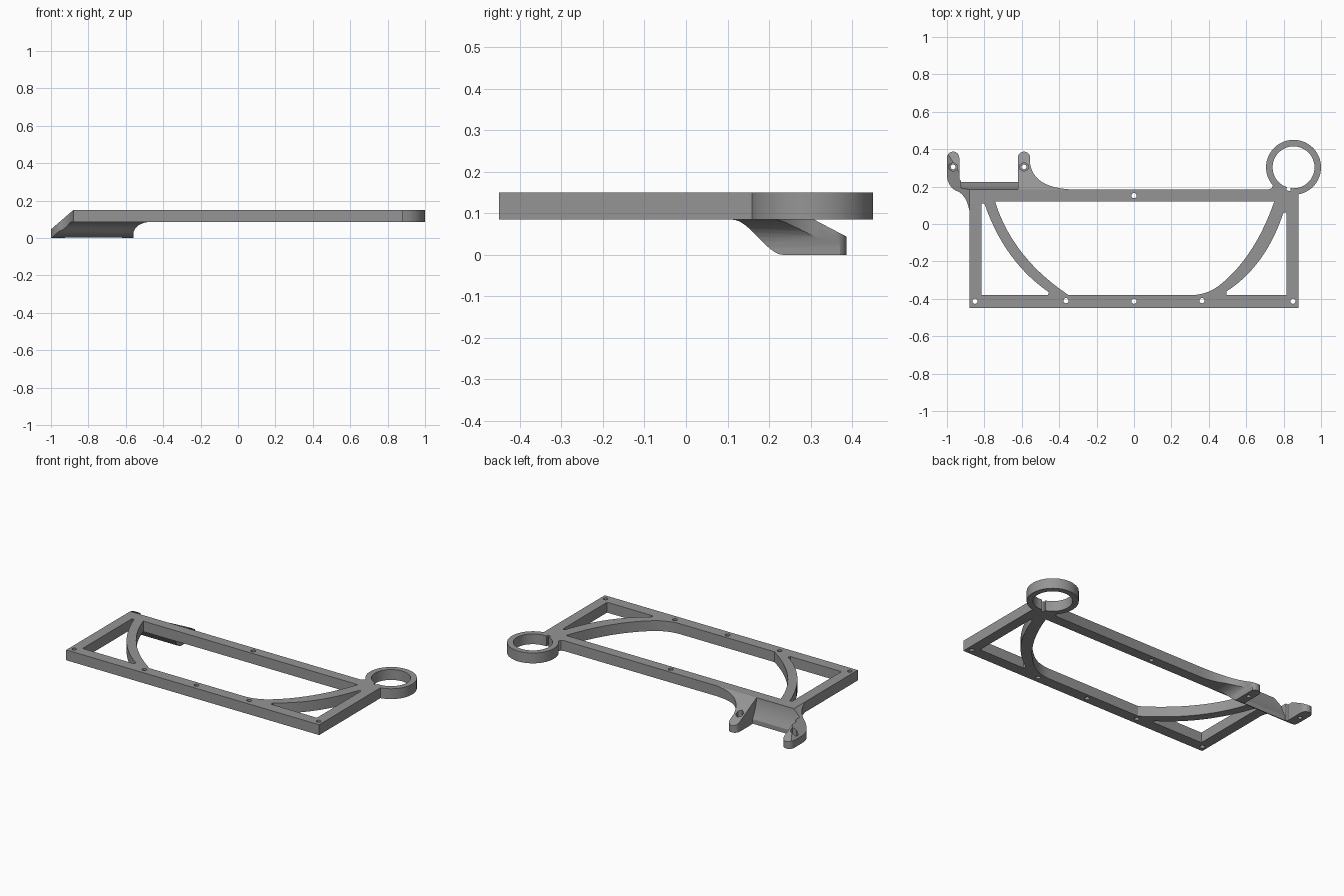
import bpy, bmesh, math

if "Cube" in bpy.data.objects:
    bpy.data.objects.remove(bpy.data.objects["Cube"])

grey = bpy.data.materials.new("grey_plastic")
grey.diffuse_color = (0.3, 0.3, 0.3, 1)
grey.use_nodes = True
grey.node_tree.nodes["Principled BSDF"].inputs["Base Color"].default_value = grey.diffuse_color

FRAME_LOW, FRAME_TOP = 0.085, 0.15


def prism(name, points, low, high, axis="z"):
    """Extrude a 2D outline along an axis: z takes (x, y), x takes (y, z), y takes (x, z)."""
    place = {"z": lambda a, b: (a, b, low), "x": lambda a, b: (low, a, b),
             "y": lambda a, b: (a, low, b)}[axis]
    step = {"z": (0, 0, high - low), "x": (high - low, 0, 0), "y": (0, high - low, 0)}[axis]
    bm = bmesh.new()
    face = bm.faces.new([bm.verts.new(place(*p)) for p in points])
    new = bmesh.ops.extrude_face_region(bm, geom=[face])["geom"]
    bmesh.ops.translate(bm, vec=step, verts=[v for v in new if isinstance(v, bmesh.types.BMVert)])
    bmesh.ops.recalc_face_normals(bm, faces=bm.faces)
    mesh = bpy.data.meshes.new(name)
    bm.to_mesh(mesh)
    bm.free()
    mesh.materials.append(grey)
    obj = bpy.data.objects.new(name, mesh)
    bpy.context.collection.objects.link(obj)
    return obj


def combine(obj, other, operation):
    """Apply a boolean and discard the second object."""
    mod = obj.modifiers.new("combine", "BOOLEAN")
    mod.operation, mod.object, mod.solver = operation, other, "EXACT"
    bpy.context.view_layer.objects.active = obj
    bpy.ops.object.modifier_apply(modifier=mod.name)
    bpy.data.objects.remove(other)


def arc(cx, cy, r, start, end, n):
    return [(cx + r * math.cos(math.radians(start + (end - start) * i / n)),
             cy + r * math.sin(math.radians(start + (end - start) * i / n))) for i in range(n + 1)]


def circle(cx, cy, r, n, start=0):
    return arc(cx, cy, r, start, start + 360, n)[:-1]


def bend(a, mid, b, n=14):
    """Smooth curve from a to b passing through mid."""
    c = [2 * mid[k] - (a[k] + b[k]) / 2 for k in (0, 1)]
    return [tuple((1 - t) ** 2 * a[k] + 2 * t * (1 - t) * c[k] + t * t * b[k] for k in (0, 1))
            for t in [i / n for i in range(n + 1)]]


# Frame plate with the ring outline at its back right corner
RX, RY, RR = 0.853, 0.303, 0.147
a0 = -math.degrees(math.acos((0.88 - RX) / RR))
a1 = 180 + math.degrees(math.asin((RY - 0.205) / RR))
outline = [(-0.88, -0.45), (0.88, -0.45)] + arc(RX, RY, RR, a0, a1, 56)
outline += [(0.736, 0.191), (0.72, 0.185), (-0.88, 0.185)]
frame = prism("frame", outline, FRAME_LOW, FRAME_TOP)

# Openings: centre window, two corner windows, ring bore with its notch
centre = bend((-0.743, 0.12), (-0.598, -0.155), (-0.35, -0.38))
centre += bend((0.29, -0.38), (0.375, -0.37), (0.45, -0.333), 8)
centre += bend((0.45, -0.333), (0.622, -0.145), (0.75, 0.12))[1:]
left = [(-0.815, -0.38), (-0.815, 0.11)] + bend((-0.80, 0.11), (-0.66, -0.165), (-0.455, -0.365))
left += [(-0.46, -0.38)]
right = [(0.815, -0.38), (0.815, 0.055), (0.808, 0.064)]
right += bend((0.797, 0.055), (0.674, -0.19), (0.495, -0.36)) + [(0.495, -0.38)]
bore = arc(RX, RY, 0.112, -98, 252, 56) + arc(RX, RY, 0.128, 252, 262, 3)
for shape in (centre, left, right, bore):
    combine(frame, prism("opening", shape, 0, 0.3), "DIFFERENCE")

# Mounting bracket: plan, side and front outlines intersected
plan = bend((-0.88, 0.07), (-0.908, 0.145), (-0.957, 0.18), 8)
plan += bend((-0.957, 0.18), (-0.99, 0.218), (-1.0, 0.27), 6)[1:]
plan += arc(-0.967, 0.354, 0.033, 180, 0, 14)
plan += [(-0.934, 0.24), (-0.92, 0.226), (-0.621, 0.226)]
plan += arc(-0.588, 0.354, 0.033, 180, 0, 14)
plan += bend((-0.555, 0.32), (-0.491, 0.224), (-0.34, 0.185), 12)
plan += [(-0.34, 0.121), (-0.85, 0.121), (-0.85, 0.07)]
bracket = prism("bracket", plan, -0.05, FRAME_TOP)

side = [(0.03, FRAME_LOW)]
for i in range(13):
    t = i / 12
    side.append((0.112 + 0.123 * t, FRAME_LOW * (1 - t * t * (3 - 2 * t))))
side += [(0.40, 0), (0.40, 0.037), (0.185, FRAME_TOP), (0.03, FRAME_TOP)]
combine(bracket, prism("side_shape", side, -1.1, 0, "x"), "INTERSECT")

front = [(-1.01, 0), (-0.56, 0)] + bend((-0.56, 0.02), (-0.537, 0.064), (-0.48, FRAME_LOW), 8)
front += [(-0.3, FRAME_LOW), (-0.3, 0.16), (-0.868, 0.16), (-1.01, 0.037)]
combine(bracket, prism("front_shape", front, -0.1, 0.6, "y"), "INTERSECT")

# Hollow between the two ears, leaving a curved web
hollow = [(0.185, 0.2)] + bend((0.185, 0.149), (0.198, 0.09), (0.225, 0.03), 8)
hollow += [(0.225, -0.02), (0.3, -0.02), (0.3, 0.2)]
combine(bracket, prism("hollow", hollow, -0.925, -0.621, "x"), "DIFFERENCE")

# Ear bolt holes with hexagonal nut pockets
for x in (-0.967, -0.588):
    combine(bracket, prism("bolt", circle(x, 0.305, 0.013, 16), -0.1, 0.3), "DIFFERENCE")
    combine(bracket, prism("nut", circle(x, 0.305, 0.024, 6, 30), 0.035, 0.3), "DIFFERENCE")

combine(frame, bracket, "UNION")

# Screw holes along the frame
for x, y in [(-0.85, -0.413), (-0.364, -0.41), (0, -0.413), (0.364, -0.41), (0.85, -0.413), (0, 0.152)]:
    combine(frame, prism("screw", circle(x, y, 0.014, 16), 0, 0.3), "DIFFERENCE")

bpy.ops.object.select_all(action="DESELECT")
frame.select_set(True)
bpy.context.view_layer.objects.active = frame
bpy.ops.object.shade_smooth_by_angle(angle=math.radians(25))
